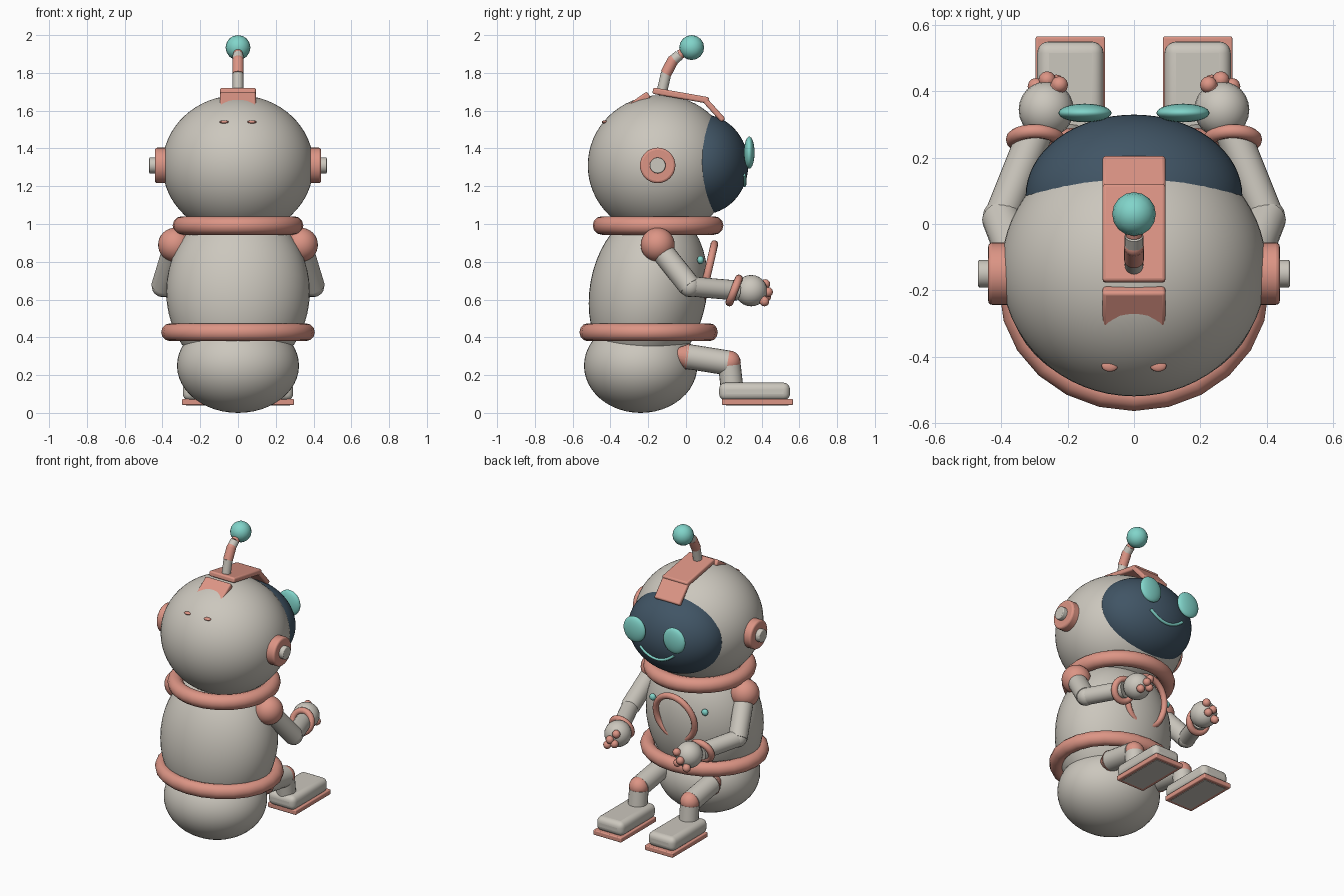
import bpy, math
from mathutils import Vector, Matrix

if "Cube" in bpy.data.objects:
    bpy.data.objects.remove(bpy.data.objects["Cube"])


def material(name, rgb):
    m = bpy.data.materials.new(name)
    m.diffuse_color = (*rgb, 1)
    m.use_nodes = True
    m.node_tree.nodes["Principled BSDF"].inputs["Base Color"].default_value = m.diffuse_color
    return m


GRAY = material("warm_gray", (0.60, 0.57, 0.51))
CORAL = material("coral", (0.72, 0.30, 0.235))
NAVY = material("dark_blue", (0.052, 0.09, 0.13))
TEAL = material("teal", (0.22, 0.66, 0.59))


def finish(name, mat, angle=40):
    o = bpy.context.object
    o.name = name
    o.data.materials.append(mat)
    bpy.ops.object.shade_smooth_by_angle(angle=math.radians(angle))
    return o


def ball(name, loc, radii, mat, rot=(0, 0, 0), seg=32):
    r = radii if isinstance(radii, tuple) else (radii,) * 3
    bpy.ops.mesh.primitive_uv_sphere_add(segments=seg, ring_count=seg // 2, location=loc,
                                         rotation=[math.radians(a) for a in rot])
    bpy.context.object.scale = r
    return finish(name, mat, 60)


def bevel(o, width, segments=3):
    b = o.modifiers.new("bevel", 'BEVEL')
    b.width, b.segments = width, segments
    b.limit_method = 'ANGLE'


def rod(name, a, b, r, mat, r2=None, sides=20, soft=0):
    a, b = Vector(a), Vector(b)
    d = b - a
    bpy.ops.mesh.primitive_cone_add(vertices=sides, radius1=r, radius2=r if r2 is None else r2,
                                    depth=d.length, location=(a + b) / 2,
                                    rotation=d.to_track_quat('Z', 'Y').to_euler())
    o = finish(name, mat)
    if soft:
        bevel(o, soft)
    return o


def ring(name, loc, major, minor, mat, normal=(0, 0, 1), scale=(1, 1, 1), seg=32):
    bpy.ops.mesh.primitive_torus_add(major_segments=seg, minor_segments=12, location=loc,
                                     major_radius=major, minor_radius=minor,
                                     rotation=Vector(normal).to_track_quat('Z', 'Y').to_euler())
    bpy.context.object.scale = scale
    return finish(name, mat, 60)


def box(name, loc, size, mat, tilt=0, soft=0.01, segments=3):
    bpy.ops.mesh.primitive_cube_add(size=1, location=loc)
    o = bpy.context.object
    o.data.transform(Matrix.Diagonal((*size, 1)))
    o.rotation_euler.x = math.radians(tilt)
    finish(name, mat)
    bevel(o, soft, segments)
    return o


def tube(name, points, r, mat):
    c = bpy.data.curves.new(name, 'CURVE')
    c.dimensions = '3D'
    c.bevel_depth, c.bevel_resolution, c.use_fill_caps = r, 3, True
    s = c.splines.new('POLY')
    s.points.add(len(points) - 1)
    for p, co in zip(s.points, points):
        p.co = (*co, 1)
    c.materials.append(mat)
    o = bpy.data.objects.new(name, c)
    bpy.context.collection.objects.link(o)
    bpy.context.view_layer.objects.active = o
    bpy.ops.object.select_all(action='DESELECT')
    o.select_set(True)
    bpy.ops.object.convert(target='MESH')
    bpy.ops.object.shade_smooth_by_angle(angle=math.radians(50))


# torso, hips and the two rings around them
ball("torso", (0, -0.2, 0.64), (0.38, 0.31, 0.45), GRAY, (-10, 0, 0), 48)
ball("hips", (0, -0.24, 0.25), (0.323, 0.30, 0.25), GRAY, seg=48)
ring("belt_ring", (0, -0.198, 0.427), 0.36, 0.047, CORAL, scale=(1, 0.9, 1), seg=24)
ring("neck_ring", (0, -0.148, 0.992), 0.297, 0.049, CORAL)

# chest loop, half sunk into the torso at the bottom
loop = ring("chest_loop", (0, 0.115, 0.74), 0.15, 0.02, CORAL)
loop.rotation_euler = (math.radians(90 - 13), 0, 0)
loop.scale = (0.95, 1.05, 1)

# head and face
HEAD_Z = 1.31
ball("head", (0, -0.135, HEAD_Z), (0.4, 0.385, 0.372), GRAY, seg=64)
VC, VR = Vector((0, 0.085, 1.315)), Vector((0.327, 0.245, 0.265))
ball("visor", VC, tuple(VR), NAVY, seg=64)


def visor_y(x, z):
    return VC.y + VR.y * math.sqrt(1 - (x / VR.x) ** 2 - ((z - VC.z) / VR.z) ** 2)


smile = []
for i in range(17):
    t = i / 8 - 1
    x, z = 0.125 * t, 1.205 + 0.055 * t * t
    smile.append((x, visor_y(x, z) + 0.002, z))
tube("smile", smile, 0.009, TEAL)

# plates over the top of the head
box("crest_plate", (0, -0.028, 1.68), (0.19, 0.30, 0.034), CORAL, -10)
box("crest_front_plate", (0, 0.148, 1.603), (0.19, 0.15, 0.03), CORAL, -48)
box("crest_back_plate", (0, -0.25, 1.648), (0.19, 0.13, 0.04), CORAL, 35)

# antenna
rod("antenna_base", (0, -0.132, 1.68), (0, -0.105, 1.80), 0.028, GRAY)
rod("antenna_middle", (0, -0.107, 1.795), (0, -0.07, 1.865), 0.03, CORAL)
ball("antenna_joint", (0, -0.07, 1.865), 0.03, CORAL, seg=16)
rod("antenna_upper", (0, -0.07, 1.865), (0, -0.035, 1.895), 0.028, GRAY)
rod("antenna_neck", (0, -0.035, 1.895), (0, 0.02, 1.925), 0.025, CORAL)
ball("antenna_tip", (0, 0.03, 1.934), 0.066, TEAL, seg=16)

for s, side in ((-1, "left"), (1, "right")):
    def P(x, y, z):
        return (s * x, y, z)

    # face and head details
    ball(side + "_eye", P(0.148, 0.335, 1.378), (0.08, 0.028, 0.085), TEAL)
    rod(side + "_ear", P(0.34, -0.15, HEAD_Z), P(0.44, -0.15, HEAD_Z), 0.094, CORAL, sides=32, soft=0.012)
    rod(side + "_ear_knob", P(0.42, -0.15, HEAD_Z), P(0.47, -0.15, HEAD_Z), 0.042, GRAY, soft=0.005)
    ball(side + "_back_stud", P(0.073, -0.428, 1.54), (0.025, 0.018, 0.009), CORAL, seg=12)
    ball(side + "_chest_button", P(0.195, 0.077, 0.81), (0.022, 0.018, 0.022), TEAL, seg=16)

    # arm
    elbow, wrist = P(0.40, 0.02, 0.67), P(0.30, 0.27, 0.648)
    ball(side + "_shoulder", P(0.333, -0.15, 0.89), 0.09, CORAL)
    rod(side + "_upper_arm", P(0.335, -0.15, 0.885), elbow, 0.06, GRAY)
    ball(side + "_elbow", elbow, 0.057, GRAY, seg=16)
    rod(side + "_forearm", elbow, wrist, 0.053, GRAY)
    ring(side + "_wrist_ring", P(0.298, 0.255, 0.648), 0.068, 0.021, CORAL, (0, 0.93, -0.37), seg=24)
    ball(side + "_hand", P(0.265, 0.345, 0.647), (0.083, 0.085, 0.083), GRAY, seg=24)
    for i, tip in enumerate(((0.225, 0.42, 0.682), (0.262, 0.435, 0.64), (0.295, 0.415, 0.59), (0.235, 0.425, 0.615))):
        ball(f"{side}_finger_{i}", P(*tip), 0.026, CORAL, seg=12)
        rod(f"{side}_finger_root_{i}", P(0.265, 0.36, 0.647), P(*tip), 0.024, CORAL, sides=12)

    # leg
    X = 0.19
    rod(side + "_hip_joint", P(X, -0.085, 0.31), P(X, 0.01, 0.298), 0.02, CORAL, 0.07)
    rod(side + "_thigh", P(X, 0.0, 0.30), P(X, 0.22, 0.265), 0.066, GRAY)
    ball(side + "_knee", P(X, 0.228, 0.268), 0.062, CORAL, seg=20)
    rod(side + "_shin", P(X, 0.23, 0.25), P(X, 0.245, 0.12), 0.06, GRAY)

    # foot
    box(side + "_foot", P(0.192, 0.363, 0.113), (0.2, 0.375, 0.094), GRAY, soft=0.035, segments=5)
    box(side + "_sole", P(0.192, 0.378, 0.058), (0.21, 0.376, 0.032), CORAL, soft=0.006)
    box(side + "_sole_pad", P(0.192, 0.378, 0.0425), (0.165, 0.33, 0.006), GRAY, soft=0.001, segments=1)
